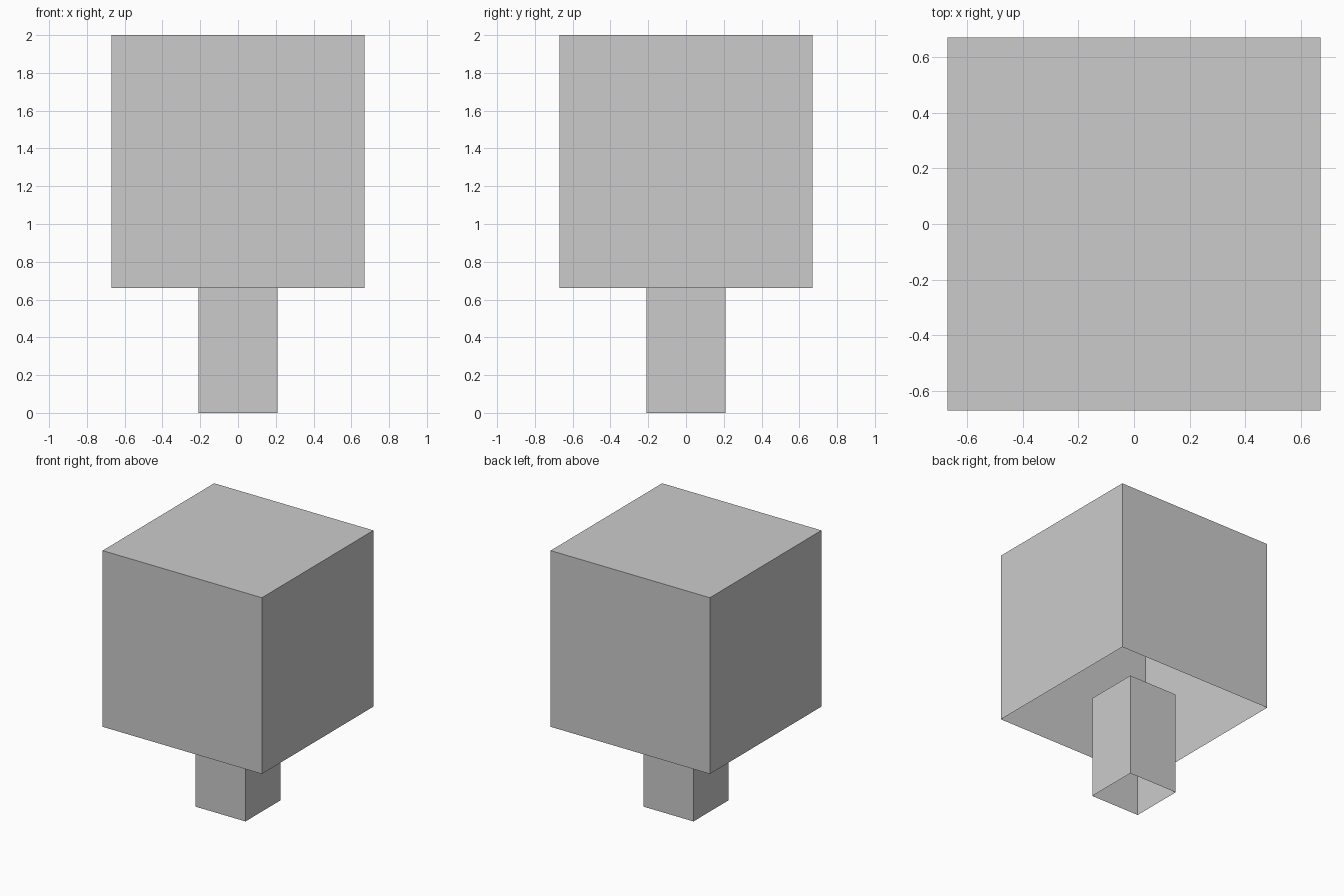
import bpy, bmesh
from mathutils import Matrix

if "Cube" in bpy.data.objects:
    bpy.data.objects.remove(bpy.data.objects["Cube"])


def open_box(name, half, z0, z1):
    """Square box with no bottom face."""
    bm = bmesh.new()
    bmesh.ops.create_cube(bm, size=1.0)
    size = Matrix.Diagonal((2 * half, 2 * half, z1 - z0, 1))
    bm.transform(Matrix.Translation((0, 0, (z0 + z1) / 2)) @ size)
    bm.normal_update()
    bottom = [f for f in bm.faces if f.normal.z < -0.5]
    bmesh.ops.delete(bm, geom=bottom, context='FACES_ONLY')
    mesh = bpy.data.meshes.new(name)
    bm.to_mesh(mesh)
    bm.free()
    obj = bpy.data.objects.new(name, mesh)
    bpy.context.collection.objects.link(obj)
    return obj


# Trunk, reaching a little way up inside the crown
open_box("trunk", 0.21, 0.0, 0.80)

# Crown, hollow and open underneath
open_box("crown", 0.67, 0.66, 2.0)
